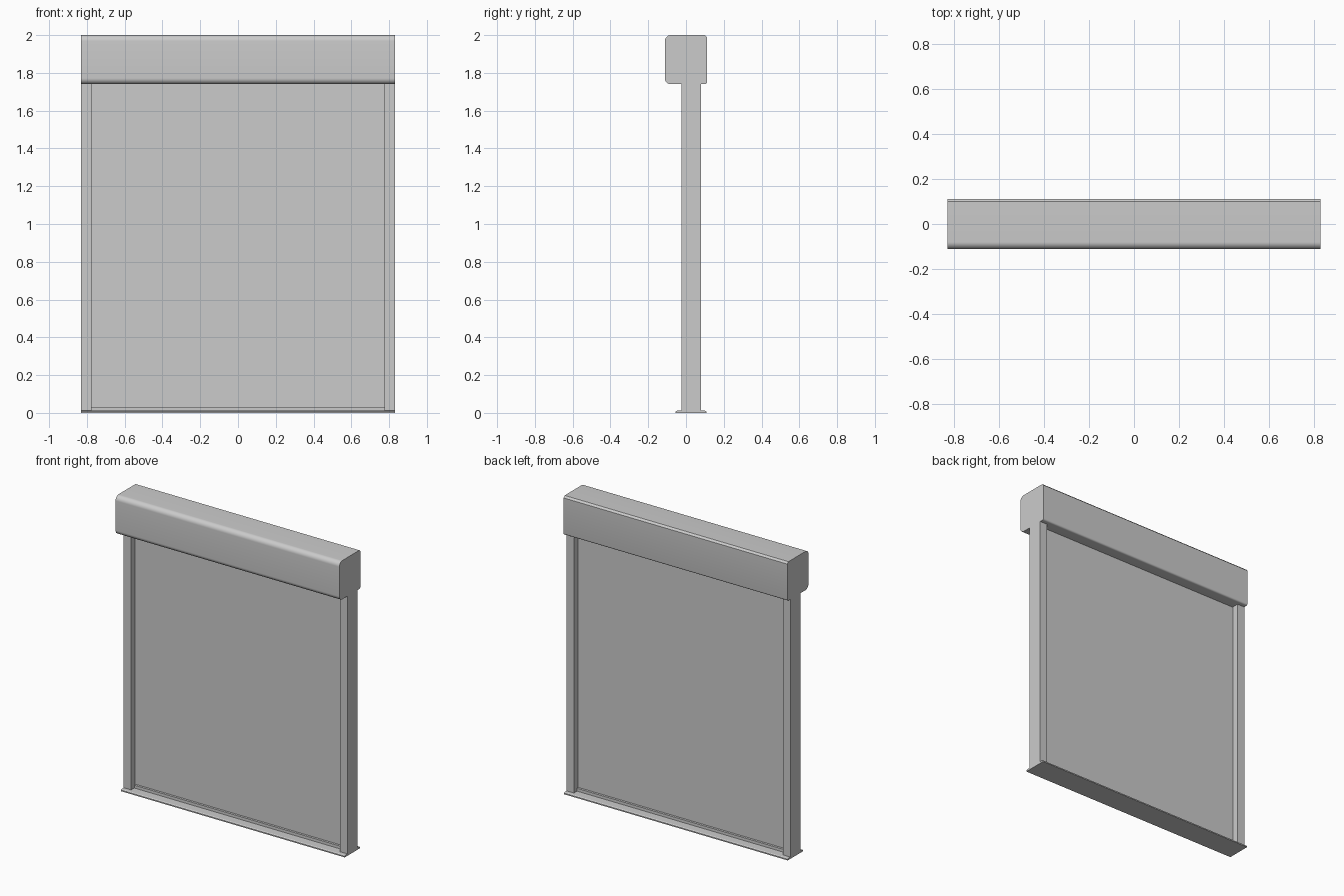
import bpy, bmesh, math

if "Cube" in bpy.data.objects:
    bpy.data.objects.remove(bpy.data.objects["Cube"])

HALF = 0.83          # half overall width
HOUSE_Z = 1.74       # underside of the roller housing
SILL_TOP = 0.012


def extrude(name, pts, start, end, axis, smooth=False):
    """Extrude a closed 2D profile: (y, z) along 'x' or (x, y) along 'z'."""
    place = (lambda p, t: (t, *p)) if axis == 'x' else (lambda p, t: (*p, t))
    bm = bmesh.new()
    face = bm.faces.new([bm.verts.new(place(p, start)) for p in pts])
    new = bmesh.ops.extrude_face_region(bm, geom=[face])['geom']
    shift = (end - start, 0, 0) if axis == 'x' else (0, 0, end - start)
    bmesh.ops.translate(bm, vec=shift,
                        verts=[v for v in new if isinstance(v, bmesh.types.BMVert)])
    bmesh.ops.recalc_face_normals(bm, faces=bm.faces)
    mesh = bpy.data.meshes.new(name)
    bm.to_mesh(mesh)
    bm.free()
    obj = bpy.data.objects.new(name, mesh)
    bpy.context.collection.objects.link(obj)
    if smooth:
        bpy.ops.object.select_all(action='DESELECT')
        obj.select_set(True)
        bpy.context.view_layer.objects.active = obj
        bpy.ops.object.shade_smooth_by_angle(angle=math.radians(30))
    return obj


def rounded(a0, a1, b0, b1, radii):
    """Rounded rectangle; entries are (radius, segments) from the top right corner, counterclockwise."""
    pts = []
    signs = [(1, 1), (-1, 1), (-1, -1), (1, -1)]
    for k, ((sa, sb), (r, n)) in enumerate(zip(signs, radii)):
        ca = (a1 if sa > 0 else a0) - sa * r
        cb = (b1 if sb > 0 else b0) - sb * r
        for i in range(n + 1):
            t = math.pi / 2 * (k + i / n)
            pts.append((ca + r * math.cos(t), cb + r * math.sin(t)))
    return pts


def rect(a0, a1, b0, b1):
    return [(a0, b0), (a1, b0), (a1, b1), (a0, b1)]


# Roller housing: generous round front edges, tight back edges
extrude("roller_housing",
        rounded(-0.112, 0.112, HOUSE_Z, 2.0, [(0.012, 1), (0.032, 10), (0.032, 10), (0.012, 4)]),
        -HALF, HALF, 'x', smooth=True)

# Guide rails: C-shaped channels open towards the curtain
rail = [(0.83, -0.025), (0.83, 0.08), (0.775, 0.08), (0.775, 0.037),
        (0.798, 0.037), (0.798, 0.018), (0.775, 0.018), (0.775, -0.025)]
for side, name in ((1, "guide_rail_right"), (-1, "guide_rail_left")):
    extrude(name, [(side * x, y) for x, y in rail], SILL_TOP, HOUSE_Z, 'z')

# Curtain, running in the rail slots
extrude("curtain", rect(0.023, 0.032, 0.03, HOUSE_Z), -0.796, 0.796, 'x')

# Weighted bar along the curtain's lower edge
extrude("bottom_bar", rect(0.008, 0.047, SILL_TOP, 0.031), -0.775, 0.775, 'x')

# Sill plate with slightly sloped edges
extrude("sill", [(-0.055, 0), (0.108, 0), (0.108, 0.008), (0.10, SILL_TOP),
                 (-0.047, SILL_TOP), (-0.055, 0.008)], -HALF, HALF, 'x')
